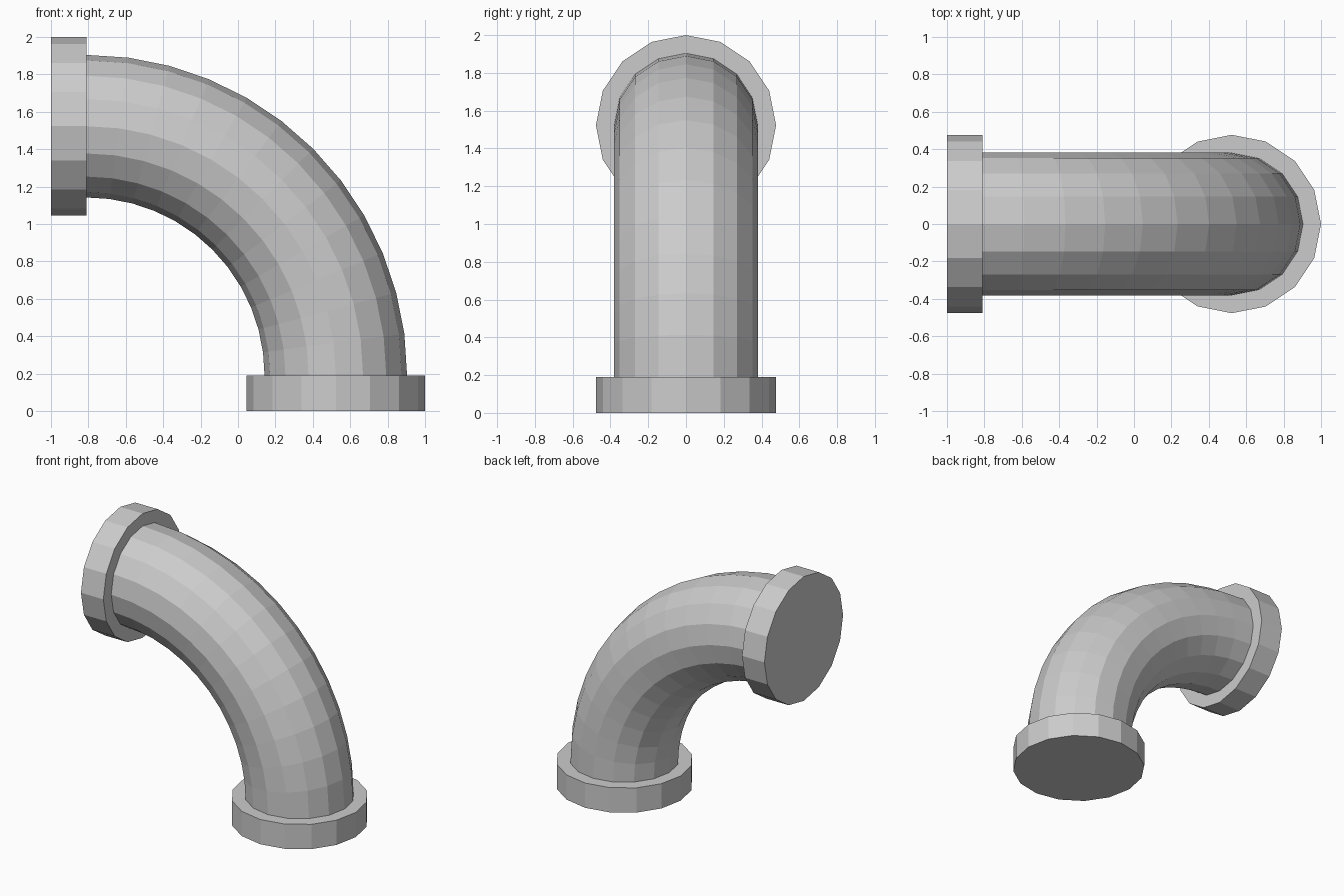
import bpy, bmesh
from math import sin, cos, pi

if "Cube" in bpy.data.objects:
    bpy.data.objects.remove(bpy.data.objects["Cube"])

SIDES = 16
BEND_STEPS = 12
CX, CZ = -0.81, 0.19      # centre of the 90 degree bend
BEND_R = 1.333            # bend radius of the centre line
PIPE_R, FLANGE_R = 0.381, 0.477
FLANGE_T = 0.19


def station(t, along, radius):
    """Ring data at bend angle t, moved 'along' the path tangent."""
    return (CX + BEND_R * cos(t) - sin(t) * along,
            CZ + BEND_R * sin(t) + cos(t) * along, t, radius)


# Lower flange, bend, then upper flange as one continuous sweep
stations = [station(0, -FLANGE_T, FLANGE_R), station(0, 0, FLANGE_R)]
stations += [station(pi / 2 * i / BEND_STEPS, 0, PIPE_R) for i in range(BEND_STEPS + 1)]
stations += [station(pi / 2, 0, FLANGE_R), station(pi / 2, FLANGE_T, FLANGE_R)]

bm = bmesh.new()
rings = []
for x, z, t, r in stations:
    ring = []
    for k in range(SIDES):
        a = 2 * pi * k / SIDES
        out = r * cos(a)
        ring.append(bm.verts.new((x + out * cos(t), r * sin(a), z + out * sin(t))))
    rings.append(ring)

for lower, upper in zip(rings, rings[1:]):
    for k in range(SIDES):
        n = (k + 1) % SIDES
        bm.faces.new((lower[k], lower[n], upper[n], upper[k]))

# Closed flange ends
bm.faces.new(rings[0][::-1])
bm.faces.new(rings[-1])
bmesh.ops.recalc_face_normals(bm, faces=bm.faces)

mesh = bpy.data.meshes.new("pipe_elbow")
bm.to_mesh(mesh)
bm.free()
bpy.context.collection.objects.link(bpy.data.objects.new("pipe_elbow", mesh))
